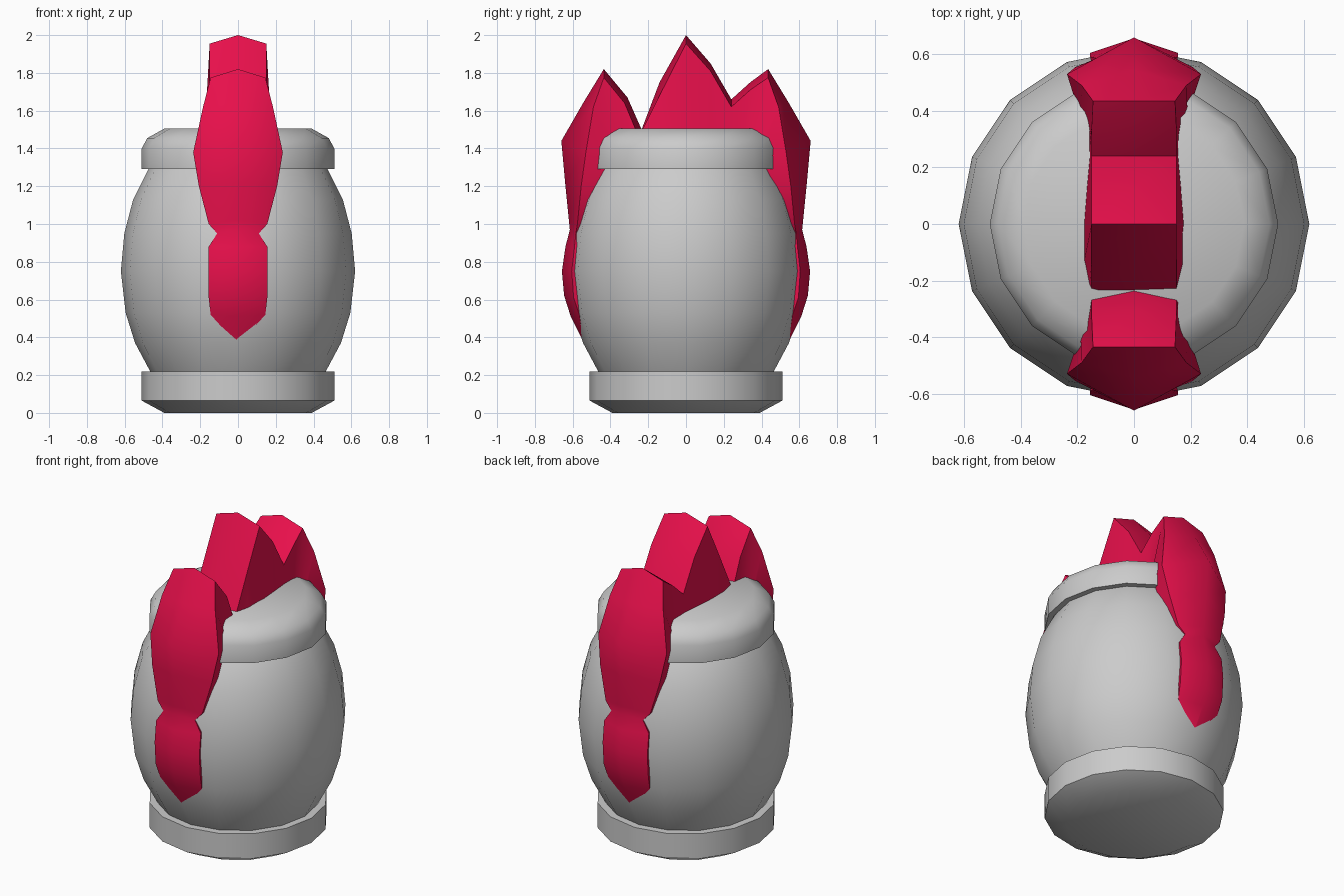
import bpy, bmesh, math


def finish(name, bm, angle):
    bmesh.ops.recalc_face_normals(bm, faces=bm.faces)
    mesh = bpy.data.meshes.new(name)
    bm.to_mesh(mesh)
    bm.free()
    ob = bpy.data.objects.new(name, mesh)
    bpy.context.collection.objects.link(ob)
    bpy.ops.object.select_all(action='DESELECT')
    ob.select_set(True)
    bpy.context.view_layer.objects.active = ob
    bpy.ops.object.shade_smooth_by_angle(angle=math.radians(angle))
    return ob


def loft(name, sections, angle):
    """Skin closed sections and cap both ends."""
    bm = bmesh.new()
    rings = [[bm.verts.new(p) for p in s] for s in sections]
    n = len(rings[0])
    for a, b in zip(rings, rings[1:]):
        for i in range(n):
            j = (i + 1) % n
            bm.faces.new((a[i], a[j], b[j], b[i]))
    bm.faces.new(rings[0])
    bm.faces.new(rings[-1])
    return finish(name, bm, angle)


def lathe(name, profile, sides=16):
    turn = [2 * math.pi * i / sides for i in range(sides)]
    return loft(name, [[(r * math.cos(t), r * math.sin(t), z) for t in turn]
                       for r, z in profile], 50)


# barrel and its two hoops
lathe("barrel_body", [(0.44, 0.18), (0.465, 0.22), (0.545, 0.37), (0.595, 0.53), (0.62, 0.75),
                      (0.602, 0.95), (0.555, 1.13), (0.475, 1.29), (0.44, 1.33)])
lathe("bottom_hoop", [(0.39, 0.0), (0.51, 0.065), (0.51, 0.22)])
lathe("top_hoop", [(0.51, 1.29), (0.51, 1.40), (0.48, 1.455), (0.39, 1.505)])

# flame crest: ridge y z, edge x y z, buried base x y z
flame = [
    (-0.54, 0.37, 0.01, -0.54, 0.37, 0.01, -0.45, 0.40),
    (-0.61, 0.51, 0.145, -0.565, 0.52, 0.12, -0.48, 0.52),
    (-0.645, 0.62, 0.155, -0.595, 0.61, 0.13, -0.48, 0.62),
    (-0.657, 0.75, 0.155, -0.605, 0.75, 0.13, -0.48, 0.75),
    (-0.638, 0.88, 0.155, -0.59, 0.88, 0.13, -0.48, 0.88),
    (-0.615, 0.97, 0.11, -0.583, 0.95, 0.11, -0.46, 0.95),
    (-0.62, 1.02, 0.155, -0.575, 1.0, 0.15, -0.44, 1.0),
    (-0.64, 1.22, 0.207, -0.555, 1.20, 0.19, -0.41, 1.20),
    (-0.66, 1.44, 0.237, -0.53, 1.38, 0.19, -0.39, 1.35),
    (-0.545, 1.64, 0.185, -0.49, 1.62, 0.19, -0.38, 1.40),
    (-0.435, 1.82, 0.145, -0.435, 1.775, 0.17, -0.36, 1.42),
]
middle = [
    (-0.31, 1.67, 0.15, -0.325, 1.64, 0.16, -0.30, 1.42),
    (-0.235, 1.50, 0.15, -0.25, 1.46, 0.16, -0.25, 1.42),
    (-0.14, 1.75, 0.15, -0.13, 1.70, 0.18, -0.15, 1.42),
    (0.0, 2.0, 0.15, 0.0, 1.955, 0.18, 0.0, 1.42),
    (0.13, 1.85, 0.15, 0.13, 1.81, 0.17, 0.13, 1.42),
    (0.24, 1.66, 0.15, 0.24, 1.62, 0.16, 0.24, 1.42),
    (0.34, 1.75, 0.15, 0.34, 1.71, 0.16, 0.30, 1.42),
]
back = [(-y, z, ex, -ey, ez, bx, -by, bz) for y, z, ex, ey, ez, bx, by, bz in reversed(flame)]
crest = loft("flame_crest", [
    [(-bx, by, bz), (-ex, ey, ez), (0, y, z), (ex, ey, ez), (bx, by, bz)]
    for y, z, ex, ey, ez, bx, by, bz in flame + middle + back], 62)
red = bpy.data.materials.new("crimson")
red.diffuse_color = (0.8, 0.005, 0.07, 1)
crest.data.materials.append(red)
